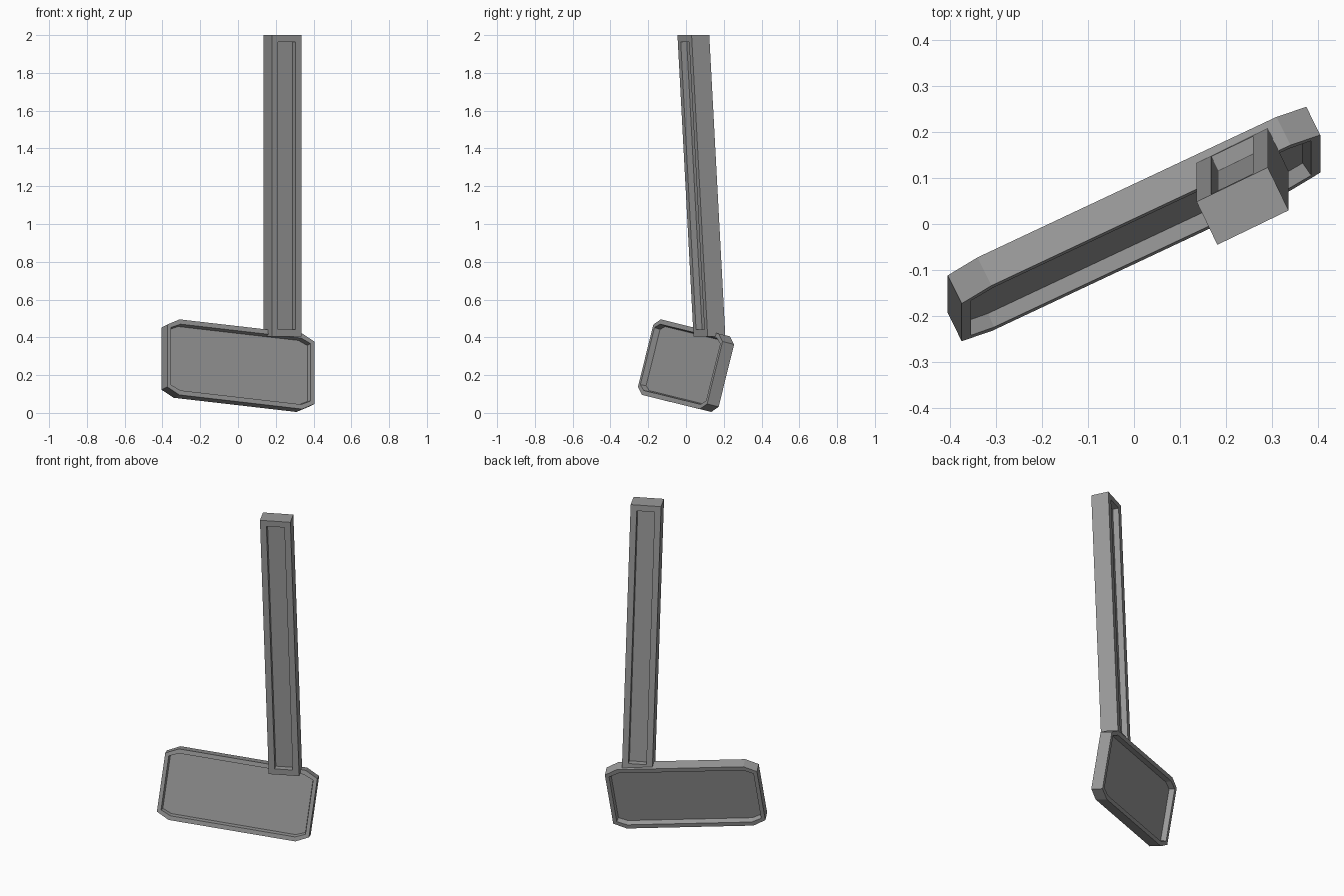
import bpy
import bmesh
from mathutils import Matrix, Vector

default = bpy.data.objects.get("Cube")
if default:
    bpy.data.objects.remove(default, do_unlink=True)

grey = bpy.data.materials.new("plain_grey")
grey.use_nodes = True
colour = (0.32, 0.32, 0.32, 1)
grey.diffuse_color = colour
grey.node_tree.nodes["Principled BSDF"].inputs["Base Color"].default_value = colour


def recessed_block(name, outline, thickness, rim, slope, depth, axes, centre):
    """Extrude an outline, sink a panel into its front and back, then orient it."""
    bm = bmesh.new()
    half = thickness / 2
    back = bm.faces.new([bm.verts.new((x, y, -half)) for x, y in outline])
    grown = bmesh.ops.extrude_face_region(bm, geom=[back], use_keep_orig=True)
    moved = [g for g in grown["geom"] if isinstance(g, bmesh.types.BMVert)]
    bmesh.ops.translate(bm, verts=moved, vec=(0, 0, thickness))
    bmesh.ops.recalc_face_normals(bm, faces=bm.faces)

    # Flat rim first, then the sunken panel
    panels = [f for f in bm.faces if abs(f.normal.z) > 0.9]
    bmesh.ops.inset_individual(bm, faces=panels, thickness=rim, depth=0)
    bmesh.ops.inset_individual(bm, faces=panels, thickness=slope, depth=-depth)

    frame = Matrix([Vector(a) for a in axes]).transposed().to_4x4()
    bm.transform(Matrix.Translation(centre) @ frame)
    mesh = bpy.data.meshes.new(name)
    bm.to_mesh(mesh)
    bm.free()
    mesh.materials.append(grey)
    obj = bpy.data.objects.new(name, mesh)
    bpy.context.collection.objects.link(obj)
    return obj


# Tilted head: a plate with clipped corners
length, height, clip_x, clip_y = 0.433, 0.206, 0.072, 0.036
corner = [(length, height - clip_y), (length - clip_x, height)]
upper = corner + [(-x, y) for x, y in reversed(corner)]
head_outline = upper + [(-x, -y) for x, y in upper]
along = Vector((0.9, 0.423, -0.104)).normalized()
up = Vector((0, 0.24, 0.97)).normalized()
recessed_block("head", head_outline, 0.07, 0.026, 0.006, 0.032,
               (along, up, along.cross(up)), (0, 0, 0.25))

# Leaning handle: a long bar with a groove on front and back
base, top = Vector((0.236, 0.124, 0.405)), Vector((0.236, 0.039, 2))
lean = (top - base).normalized()
side = Vector((0.9, 0.435, 0))
front = Vector((0.435, -0.9, 0))
half_w, half_l = 0.086, (top - base).length / 2
bar_outline = [(half_w, half_l), (-half_w, half_l), (-half_w, -half_l), (half_w, -half_l)]
recessed_block("handle", bar_outline, 0.104, 0.05, 0.001, 0.035,
               (side, lean, front), (base + top) / 2)
